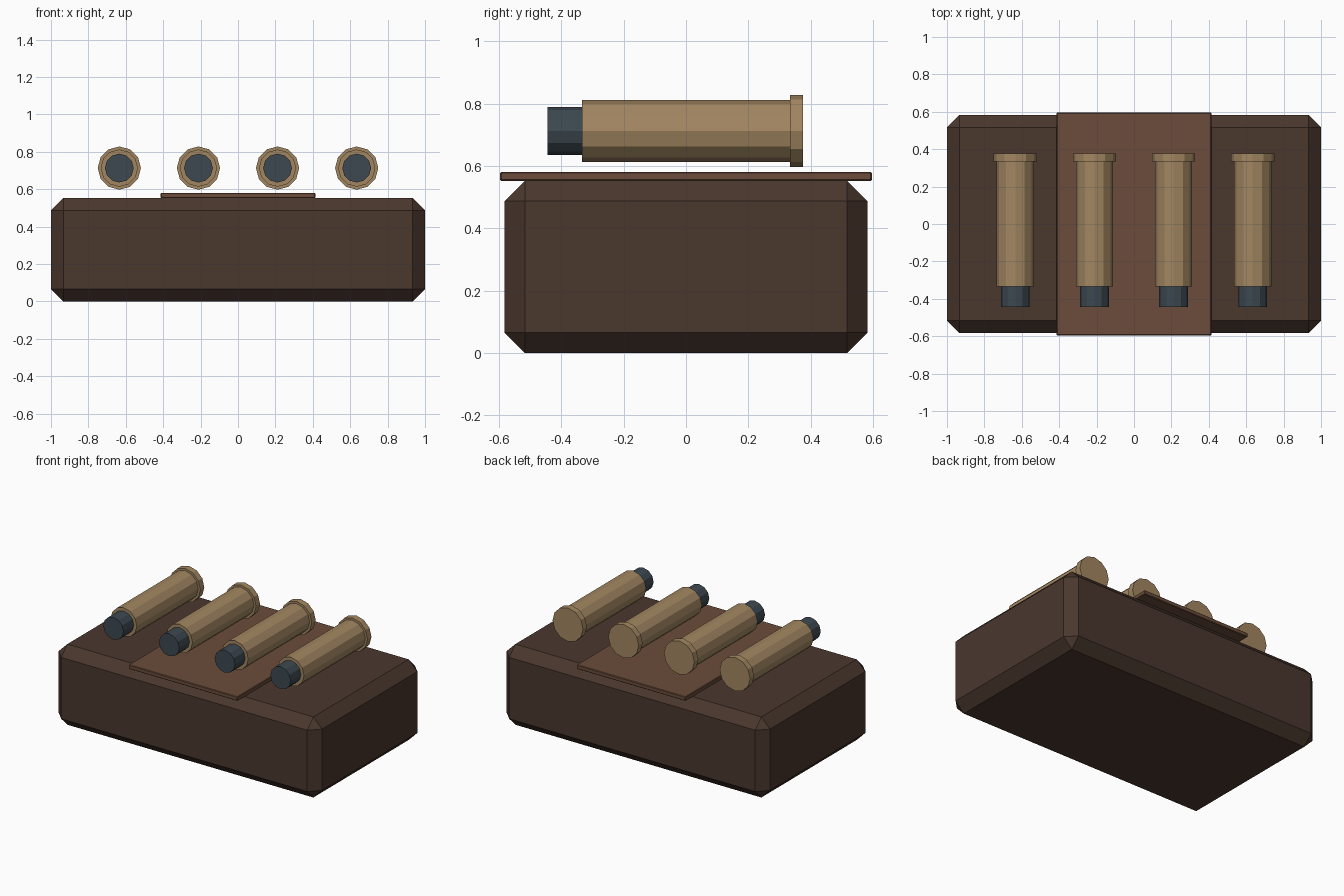
import bpy
from math import pi

if "Cube" in bpy.data.objects:
    bpy.data.objects.remove(bpy.data.objects["Cube"])


def material(name, rgb):
    m = bpy.data.materials.new(name)
    m.diffuse_color = (*rgb, 1)
    m.use_nodes = True
    m.node_tree.nodes["Principled BSDF"].inputs["Base Color"].default_value = m.diffuse_color
    return m


leather = material("dark_leather", (0.068, 0.038, 0.027))
tan = material("brown_leather", (0.147, 0.073, 0.044))
brass = material("brass", (0.36, 0.24, 0.12))
steel = material("blue_grey", (0.045, 0.065, 0.08))


def box(name, size, z0, bevel, mat):
    """Chamfered box standing on height z0."""
    bpy.ops.mesh.primitive_cube_add(size=1, location=(0, 0, z0 + size[2] / 2))
    o = bpy.context.object
    o.name = name
    o.scale = size
    bpy.ops.object.transform_apply(location=False, rotation=False, scale=True)
    b = o.modifiers.new("chamfer", 'BEVEL')
    b.width = bevel
    b.segments = 1
    o.data.materials.append(mat)


def rod(name, x, y0, y1, radius, mat):
    """Twelve-sided cylinder lying along y."""
    bpy.ops.mesh.primitive_cylinder_add(
        vertices=12, radius=radius, depth=y1 - y0,
        location=(x, (y0 + y1) / 2, 0.713), rotation=(pi / 2, 0, 0))
    o = bpy.context.object
    o.name = name
    o.data.materials.append(mat)


# Pouch block and the flap across its top
box("pouch", (2, 1.166, 0.553), 0, 0.066, leather)
box("flap", (0.828, 1.192, 0.029), 0.552, 0.004, tan)

# Row of four shells: casing, rim at the back, tip at the front
for i in range(4):
    x = (i - 1.5) * 0.423
    rod(f"casing_{i + 1}", x, -0.333, 0.333, 0.0995, brass)
    rod(f"rim_{i + 1}", x, 0.333, 0.376, 0.1155, brass)
    rod(f"tip_{i + 1}", x, -0.445, -0.333, 0.077, steel)
